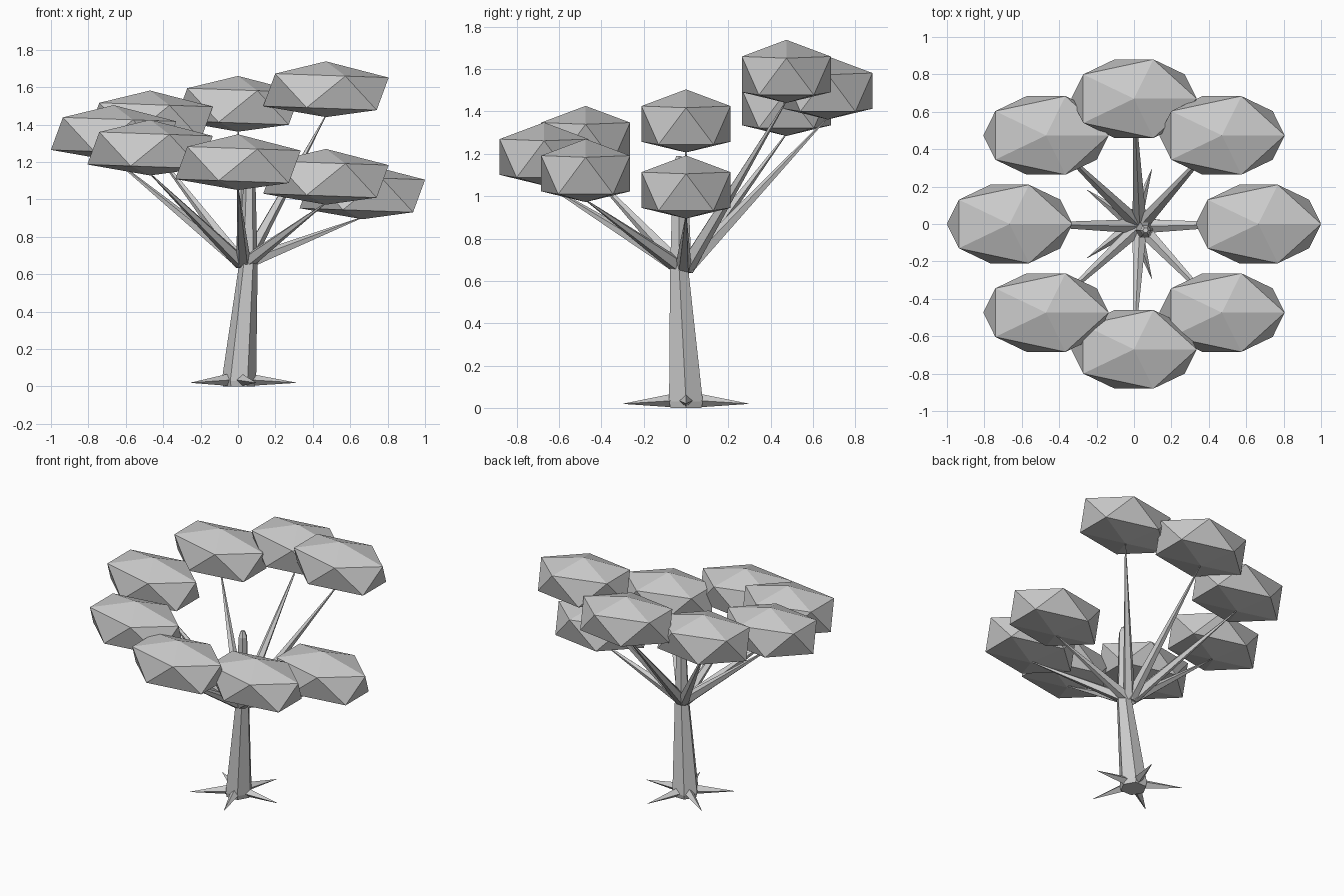
import bpy, bmesh, math
from mathutils import Vector

if "Cube" in bpy.data.objects:
    bpy.data.objects.remove(bpy.data.objects["Cube"])


def finish(name, bm):
    bmesh.ops.recalc_face_normals(bm, faces=bm.faces)
    me = bpy.data.meshes.new(name)
    bm.to_mesh(me)
    bm.free()
    ob = bpy.data.objects.new(name, me)
    bpy.context.collection.objects.link(ob)
    return ob


def spike(name, start, end, r1, r2, sides):
    """Tapered limb between two points."""
    start, end = Vector(start), Vector(end)
    d = end - start
    bm = bmesh.new()
    bmesh.ops.create_cone(bm, cap_ends=True, segments=sides,
                          radius1=r1, radius2=r2, depth=d.length)
    m = d.to_track_quat('Z', 'Y').to_matrix().to_4x4()
    m.translation = (start + end) / 2
    bmesh.ops.transform(bm, matrix=m, verts=bm.verts)
    return finish(name, bm)


# Trunk: leaning six-sided loft, rings are (x, y, z, radius)
rings = [(.005, 0, 0, .085), (.005, 0, .03, .092), (.055, -.032, .65, .05),
         (.062, -.034, 1.15, .03), (.062, -.034, 1.19, .014)]
bm = bmesh.new()
loops = []
for x, y, z, r in rings:
    loops.append([bm.verts.new((x + r * math.cos(k * math.pi / 3),
                                y + r * math.sin(k * math.pi / 3), z)) for k in range(6)])
for a, b in zip(loops, loops[1:]):
    for k in range(6):
        n = (k + 1) % 6
        bm.faces.new((a[k], a[n], b[n], b[k]))
bm.faces.new(loops[0][::-1])
bm.faces.new(loops[-1])
finish("trunk", bm)

# Five pointed roots
for i in range(5):
    c, s = math.cos(i * math.tau / 5), math.sin(i * math.tau / 5)
    spike(f"root_{i}", (.05 * c, .05 * s, .036), (.31 * c, .31 * s, .02), .034, .001, 4)


# Leaf clump: icosahedron, wide in x, with a flattened underside
def clump(name, centre):
    bm = bmesh.new()
    bmesh.ops.create_icosphere(bm, subdivisions=1, radius=1)
    for v in bm.verts:
        pole = abs(v.co.z) > .8
        if v.co.z > 0:
            z = .148 if pole else .073
        else:
            z = -.15 if pole else -.103
        x, y = v.co.x * .375, v.co.y * .247
        v.co = Vector((x, y, z - .035 * x)) + Vector(centre)
    finish(name, bm)


# Eight branches and clumps, descending around the trunk
for i in range(8):
    a = math.radians(45 * (i + 1))
    x, y, z = .665 * math.cos(a), .67 * math.sin(a), 1.59 - .078 * i
    spike(f"branch_{i}", (.03 + .015 * math.cos(a), -.012 + .015 * math.sin(a), .66),
          (x, y, z - .14), .04, .003, 5)
    clump(f"leaf_clump_{i}", (x, y, z))
